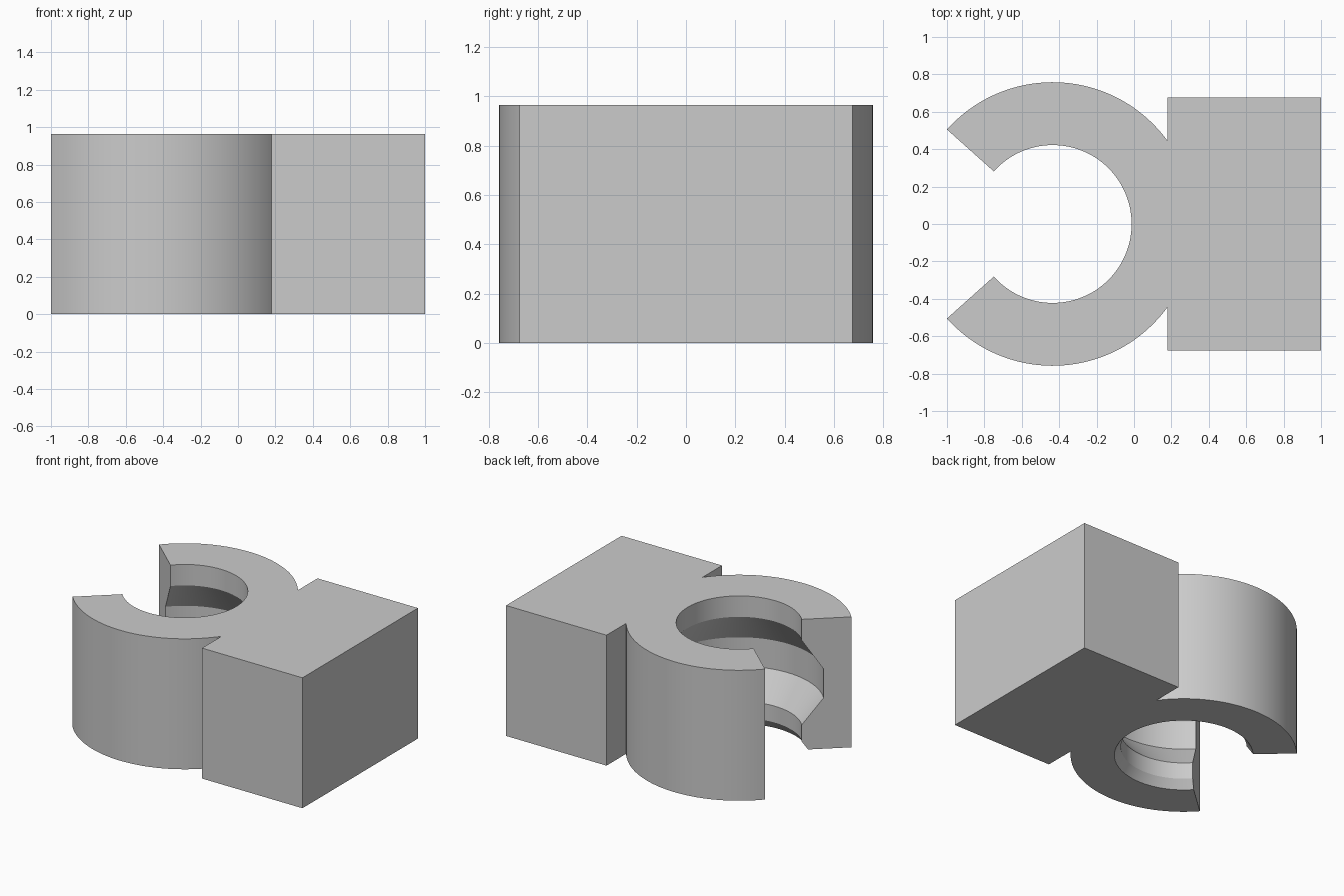
import bpy, bmesh
from math import radians, cos, sin
from mathutils import Vector, Matrix

cube = bpy.data.objects.get("Cube")
if cube:
    bpy.data.objects.remove(cube, do_unlink=True)

HEIGHT = 0.965
CENTRE_X = -0.435
OPEN_ANGLE = 138.2      # each jaw ends this far from the +x axis
SEGMENTS = 110

grey = bpy.data.materials.new("plain grey")
grey.use_nodes = True
COLOUR = (0.6, 0.6, 0.6, 1)
grey.diffuse_color = COLOUR
grey.node_tree.nodes["Principled BSDF"].inputs["Base Color"].default_value = COLOUR


def make_object(name, bm):
    bmesh.ops.recalc_face_normals(bm, faces=bm.faces)
    mesh = bpy.data.meshes.new(name)
    bm.to_mesh(mesh)
    bm.free()
    mesh.materials.append(grey)
    obj = bpy.data.objects.new(name, mesh)
    bpy.context.collection.objects.link(obj)
    return obj


# Open ring: (radius, z) section with an inner groove and a bottom chamfer
section = [(0.758, 0), (0.758, HEIGHT), (0.422, HEIGHT), (0.422, 0.81),
           (0.57, 0.59), (0.57, 0.376), (0.422, 0.184), (0.422, 0.062), (0.465, 0)]
start = radians(-OPEN_ANGLE)
bm = bmesh.new()
verts = [bm.verts.new((CENTRE_X + r * cos(start), r * sin(start), z)) for r, z in section]
first = bm.faces.new(verts)
spun = bmesh.ops.spin(bm, geom=[first, *first.edges, *first.verts],
                      cent=(CENTRE_X, 0, 0), axis=(0, 0, 1),
                      angle=radians(2 * OPEN_ANGLE), steps=SEGMENTS, use_duplicate=False)
# Close the starting end if the sweep consumed its cap
rim = [e for e in bm.edges if e.is_boundary]
if rim:
    bmesh.ops.holes_fill(bm, edges=rim, sides=0)
clip = make_object("clip_with_block", bm)

# Mounting block
bm = bmesh.new()
bmesh.ops.create_cube(bm, size=1, matrix=Matrix.Translation((0.589, 0, HEIGHT / 2))
                      @ Matrix.Diagonal((0.822, 1.35, HEIGHT, 1)))
block = make_object("mounting_block", bm)

# Join both into one solid
union = clip.modifiers.new("join_block", "BOOLEAN")
union.operation = "UNION"
union.solver = "EXACT"
union.object = block
bpy.ops.object.select_all(action="DESELECT")
clip.select_set(True)
bpy.context.view_layer.objects.active = clip
bpy.ops.object.modifier_apply(modifier=union.name)
bpy.data.objects.remove(block, do_unlink=True)
bpy.ops.object.shade_smooth_by_angle(angle=radians(20))
